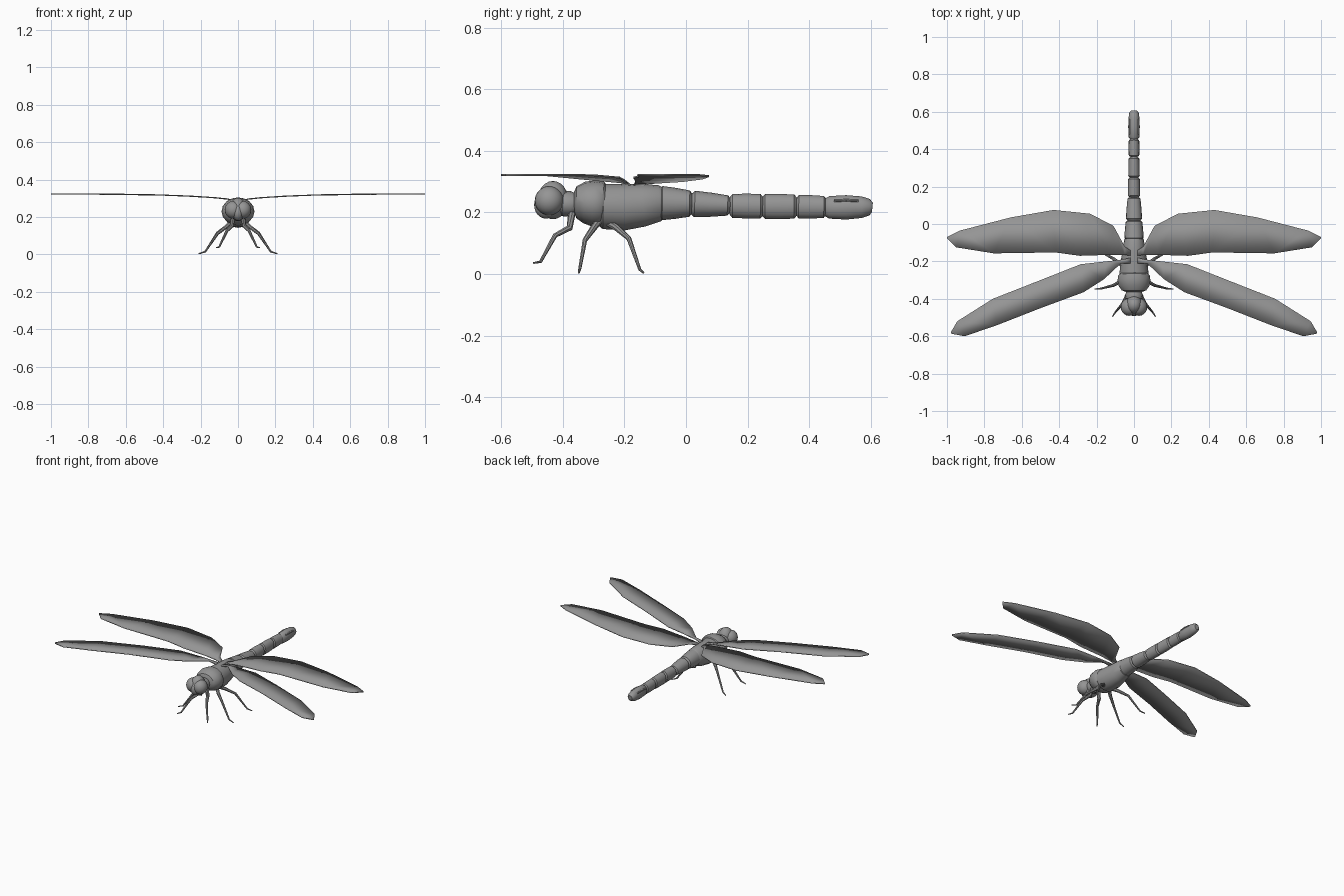
import bpy
import bmesh
import math
from mathutils import Vector

if "Cube" in bpy.data.objects:
    bpy.data.objects.remove(bpy.data.objects["Cube"])

grey = bpy.data.materials.new("plain grey")
grey.use_nodes = True
colour = (0.3, 0.3, 0.3, 1)
grey.diffuse_color = colour
grey.node_tree.nodes["Principled BSDF"].inputs["Base Color"].default_value = colour


def finish(name, bm, mirror=False, angle=35):
    bmesh.ops.recalc_face_normals(bm, faces=bm.faces)
    mesh = bpy.data.meshes.new(name)
    bm.to_mesh(mesh)
    bm.free()
    mesh.materials.append(grey)
    mesh.shade_smooth()
    mesh.set_sharp_from_angle(angle=math.radians(angle))
    obj = bpy.data.objects.new(name, mesh)
    bpy.context.collection.objects.link(obj)
    if mirror:
        obj.modifiers.new("Mirror", "MIRROR").use_mirror_merge = False
    return obj


def tube(name, points, radii, sides=16, mirror=False):
    """Loft elliptical rings (side radius, up radius) along a path."""
    bm = bmesh.new()
    points = [Vector(p) for p in points]
    rings = []
    for i, (p, (rx, rz)) in enumerate(zip(points, radii)):
        along = points[min(i + 1, len(points) - 1)] - points[max(i - 1, 0)]
        turn = along.to_track_quat("Z", "Y")
        ring = []
        for k in range(sides):
            a = math.tau * k / sides
            ring.append(bm.verts.new(p + turn @ Vector((rx * math.cos(a), rz * math.sin(a), 0))))
        rings.append(ring)
    for a, b in zip(rings, rings[1:]):
        for k in range(sides):
            n = (k + 1) % sides
            bm.faces.new((a[k], a[n], b[n], b[k]))
    bm.faces.new(rings[0])
    bm.faces.new(rings[-1])
    return finish(name, bm, mirror)


def body(name, stations):
    """Body part from stations of (y, bottom, top, half width)."""
    tube(name, [(0, y, (lo + hi) / 2) for y, lo, hi, w in stations],
         [(w, (hi - lo) / 2) for y, lo, hi, w in stations])


def ball(name, centre, size, mirror=False):
    bm = bmesh.new()
    bmesh.ops.create_uvsphere(bm, u_segments=20, v_segments=12, radius=1)
    bmesh.ops.scale(bm, vec=size, verts=bm.verts)
    bmesh.ops.translate(bm, vec=centre, verts=bm.verts)
    return finish(name, bm, mirror, 60)


# Head, eyes and neck
ball("head", (0, -.432, .24), (.045, .05, .062))
ball("face", (0, -.455, .225), (.03, .038, .045))
ball("eyes", (.026, -.444, .238), (.045, .047, .047), True)
body("neck", [(-.41, .2, .26, .03), (-.4, .188, .268, .044),
              (-.375, .185, .27, .046), (-.35, .2, .26, .035)])

# Thorax in two parts
body("front_thorax", [(-.364, .2, .265, .04), (-.355, .18, .285, .065), (-.33, .165, .3, .083),
                      (-.3, .155, .305, .088), (-.275, .152, .3, .084), (-.265, .16, .29, .075)])
body("rear_thorax", [(-.278, .155, .285, .07), (-.268, .146, .293, .078), (-.2, .142, .293, .072),
                     (-.14, .154, .293, .06), (-.085, .172, .289, .053), (-.075, .18, .28, .045)])

# Abdomen segments: start, end, then (bottom, top, half width) at either end
segments = [
    (-.085, .02, (.174, .287, .052), (.187, .27, .044)),
    (.018, .145, (.184, .272, .044), (.19, .254, .034)),
    (.142, .25, (.183, .26, .033), (.18, .26, .031)),
    (.248, .36, (.179, .26, .031), (.18, .258, .028)),
    (.358, .455, (.181, .257, .028), (.182, .253, .028)),
]
for i, (start, end, a, b) in enumerate(segments):
    stations = []
    for t, inset in ((0, .01), (.08, 0), (.5, -.001), (.92, 0), (1, .01)):
        lo, hi, w = (p + (q - p) * t for p, q in zip(a, b))
        stations.append((start + (end - start) * t, lo + inset, hi - inset, w - inset))
    body(f"abdomen_segment_{i + 1}", stations)
body("tail_tip", [(.452, .188, .246, .02), (.465, .18, .253, .029), (.52, .177, .256, .031),
                  (.57, .182, .252, .029), (.595, .19, .244, .025), (.605, .2, .232, .016)])
tube("tail_claspers", [(.024, .48, .238), (.026, .52, .24), (.024, .56, .238)],
     [(.005, .005)] * 3, 8, True)


# Wings: thin sheets rising outward from the back
def wing_height(x):
    bends = [(0, .285), (.06, .297), (.12, .303), (.26, .312), (.54, .322), (2, .322)]
    for (a, za), (b, zb) in zip(bends, bends[1:]):
        if x <= b:
            return za + (zb - za) * (x - a) / (b - a)


def wing(name, front, back):
    bm = bmesh.new()
    rows = [[bm.verts.new((x, y, wing_height(x))) for x, y in edge] for edge in (front, back)]
    for i in range(len(front) - 1):
        bm.faces.new((rows[0][i], rows[0][i + 1], rows[1][i + 1], rows[1][i]))
    obj = finish(name, bm, True)
    solid = obj.modifiers.new("Thickness", "SOLIDIFY")
    solid.thickness = .006
    solid.offset = 0


wing("hind_wings",
     [(.02, -.17), (.05, -.165), (.13, -.165), (.29, -.17), (.42, -.152), (.75, -.157), (.95, -.125), (1, -.075)],
     [(.02, -.14), (.05, -.12), (.11, -.01), (.235, .055), (.43, .075), (.66, .035), (.93, -.035), (1, -.07)])
wing("fore_wings",
     [(.02, -.21), (.07, -.21), (.16, -.295), (.27, -.365), (.5, -.45), (.73, -.54), (.905, -.6), (.975, -.587)],
     [(.02, -.18), (.06, -.19), (.15, -.2), (.285, -.215), (.5, -.3), (.755, -.4), (.945, -.52), (.98, -.58)])

# Legs: hip, thigh, knee, ankle, toe
legs = {
    "front_legs": [(.025, -.37, .2), (.035, -.378, .15), (.06, -.425, .125), (.1, -.472, .04), (.115, -.495, .036)],
    "middle_legs": [(.035, -.28, .175), (.06, -.3, .15), (.11, -.328, .11), (.175, -.345, .015), (.21, -.348, .004)],
    "hind_legs": [(.035, -.25, .165), (.06, -.225, .15), (.11, -.185, .115), (.175, -.15, .015), (.205, -.138, .004)],
}
for name, path in legs.items():
    tube(name, path, [(r, r) for r in (.012, .011, .008, .005, .003)], 8, True)
